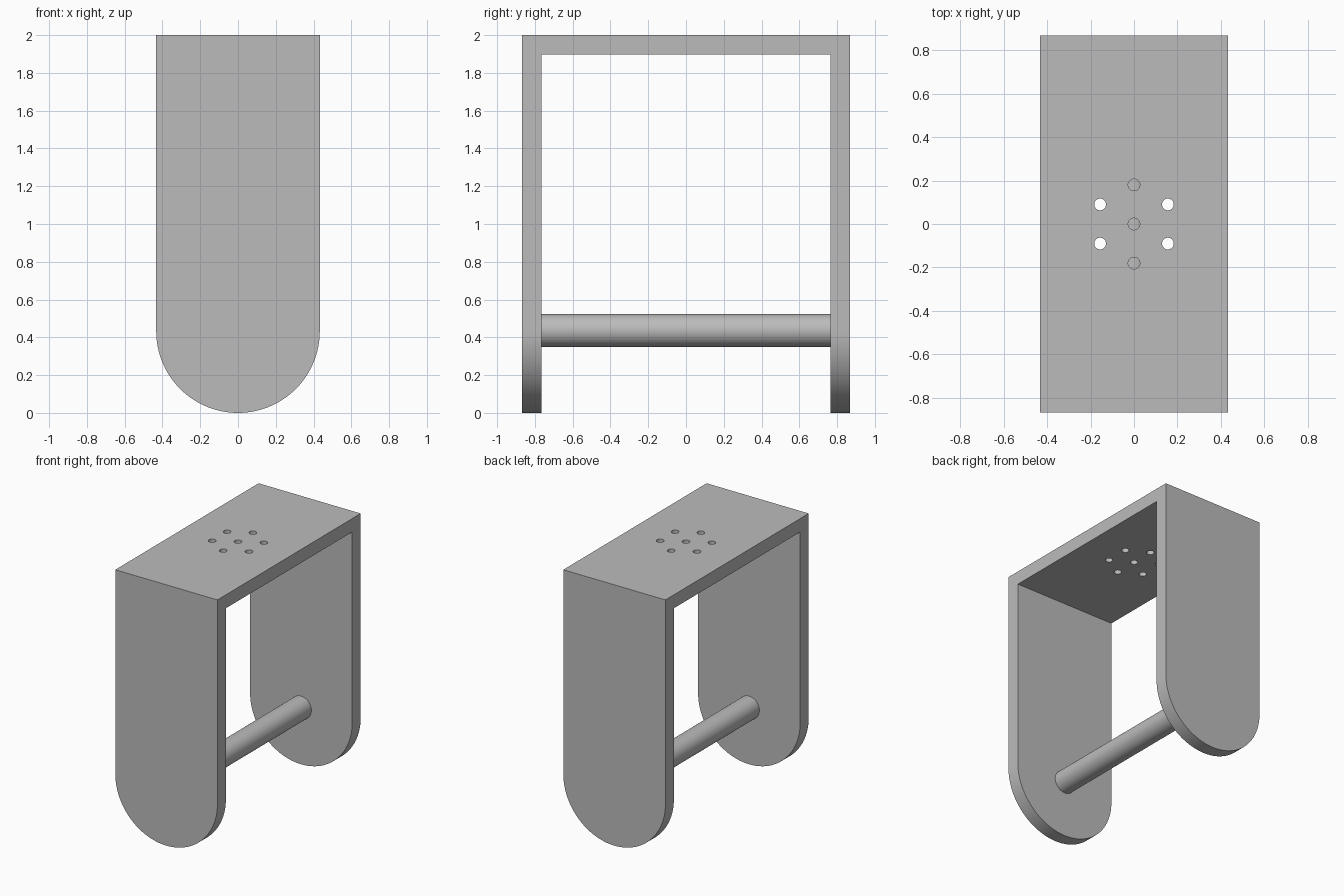
import bpy, bmesh
from math import sin, cos, pi, radians

cube = bpy.data.objects.get("Cube")
if cube:
    bpy.data.objects.remove(cube, do_unlink=True)

HALF_W, HALF_D, HEIGHT = 0.433, 0.868, 2.0
WALL = 0.103
ROD_R, ROD_Z = 0.087, 0.436
HOLE_R, HOLE_RING = 0.027, 0.18

grey = bpy.data.materials.new("plain grey")
grey.use_nodes = True
colour = (0.5, 0.5, 0.5, 1)
grey.diffuse_color = colour
grey.node_tree.nodes["Principled BSDF"].inputs["Base Color"].default_value = colour


def prism(name, outline, y0, y1):
    """Extrude an (x, z) outline along y."""
    bm = bmesh.new()
    face = bm.faces.new([bm.verts.new((x, y0, z)) for x, z in outline])
    moved = bmesh.ops.extrude_face_region(bm, geom=[face])["geom"]
    verts = [v for v in moved if isinstance(v, bmesh.types.BMVert)]
    bmesh.ops.translate(bm, verts=verts, vec=(0, y1 - y0, 0))
    bmesh.ops.recalc_face_normals(bm, faces=bm.faces)
    mesh = bpy.data.meshes.new(name)
    bm.to_mesh(mesh)
    bm.free()
    obj = bpy.data.objects.new(name, mesh)
    bpy.context.collection.objects.link(obj)
    mesh.materials.append(grey)
    return obj


def select(obj):
    bpy.ops.object.select_all(action="DESELECT")
    obj.select_set(True)
    bpy.context.view_layer.objects.active = obj


def cut(target, cutter):
    cutter.hide_render = True
    mod = target.modifiers.new("cut", "BOOLEAN")
    mod.operation, mod.solver, mod.object = "DIFFERENCE", "EXACT", cutter
    select(target)
    bpy.ops.object.modifier_apply(modifier=mod.name)
    bpy.data.objects.remove(cutter, do_unlink=True)


# Bracket: round-bottomed block hollowed into two legs and a top plate
arc = [(HALF_W * cos(a), HALF_W + HALF_W * sin(a))
       for a in (pi + pi * i / 64 for i in range(65))]
bracket = prism("bracket", [(-HALF_W, HEIGHT)] + arc + [(HALF_W, HEIGHT)], -HALF_D, HALF_D)
opening = [(-1, -1), (1, -1), (1, HEIGHT - WALL), (-1, HEIGHT - WALL)]
cut(bracket, prism("opening_cutter", opening, WALL - HALF_D, HALF_D - WALL))

# Mounting holes: one in the centre and a ring of six
spots = [(0, 0)] + [(HOLE_RING * sin(i * pi / 3), HOLE_RING * cos(i * pi / 3)) for i in range(6)]
for x, y in spots:
    bpy.ops.mesh.primitive_cylinder_add(vertices=32, radius=HOLE_R, depth=0.4,
                                        location=(x, y, HEIGHT - WALL / 2))
    cut(bracket, bpy.context.object)

# Cross rod between the legs
bpy.ops.mesh.primitive_cylinder_add(vertices=64, radius=ROD_R, depth=2 * (HALF_D - WALL) + 0.02,
                                    location=(0, 0, ROD_Z), rotation=(pi / 2, 0, 0))
rod = bpy.context.object
rod.name = "cross_rod"
rod.data.materials.append(grey)

for obj in (bracket, rod):
    select(obj)
    bpy.ops.object.shade_smooth_by_angle(angle=radians(30))
